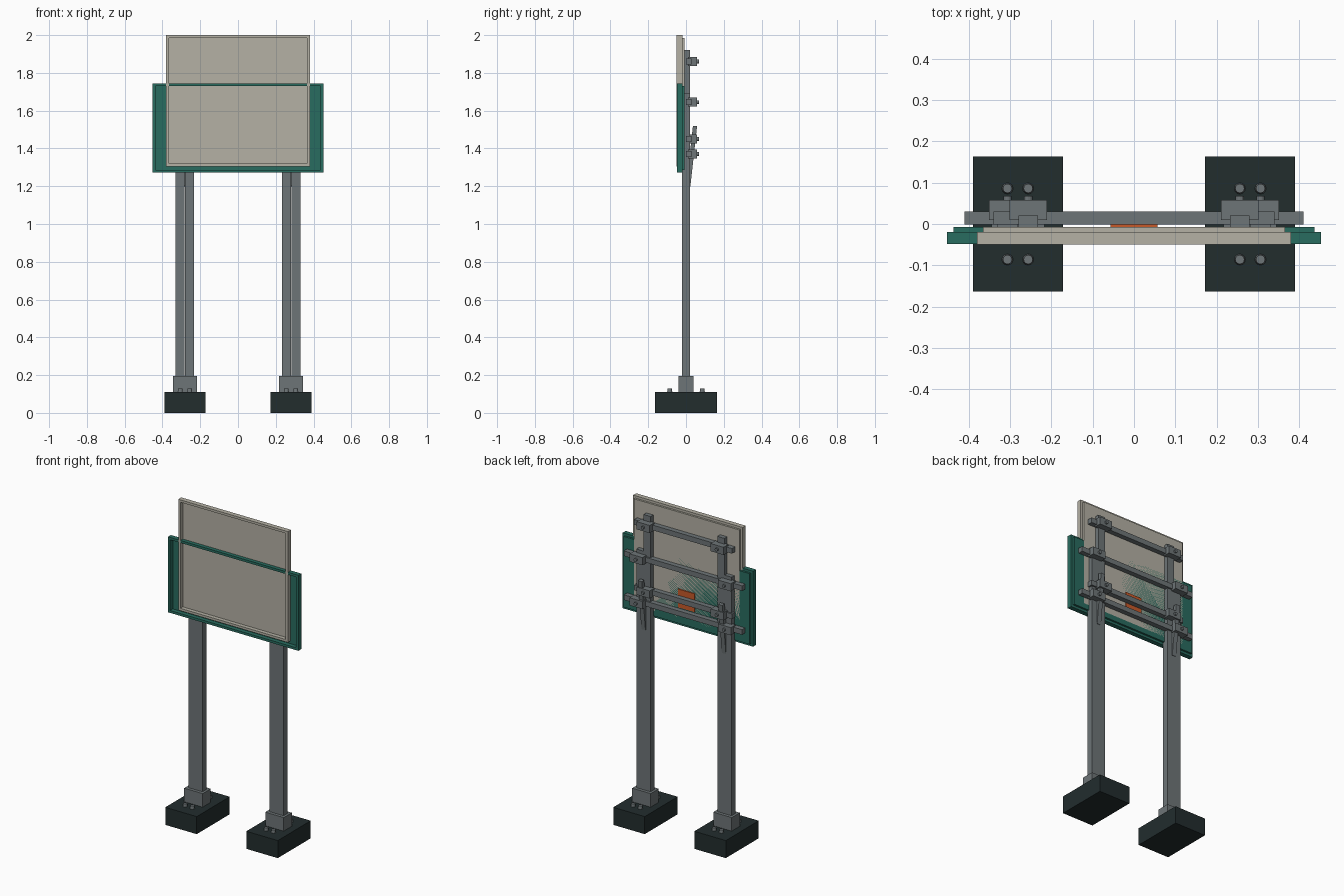
import bpy, bmesh, math
from mathutils import Matrix, Vector

if "Cube" in bpy.data.objects:
    bpy.data.objects.remove(bpy.data.objects["Cube"])


def material(name, rgb):
    m = bpy.data.materials.new(name)
    m.diffuse_color = (*rgb, 1.0)
    m.use_nodes = True
    m.node_tree.nodes["Principled BSDF"].inputs["Base Color"].default_value = m.diffuse_color
    return m


BEIGE = material("beige board", (0.46, 0.44, 0.375))
GREEN = material("green board", (0.022, 0.15, 0.115))
STEEL = material("grey steel", (0.155, 0.178, 0.185))
DARK = material("dark footing", (0.016, 0.026, 0.027))
ORANGE = material("orange plate", (0.58, 0.10, 0.022))


def finish(name, bm, mat):
    mesh = bpy.data.meshes.new(name)
    bm.to_mesh(mesh)
    bm.free()
    mesh.materials.append(mat)
    ob = bpy.data.objects.new(name, mesh)
    bpy.context.collection.objects.link(ob)
    return ob


def add_box(bm, x, y, z, rot=None):
    """Box between the (low, high) pairs of each axis."""
    c = Vector([(a + b) / 2 for a, b in (x, y, z)])
    s = [b - a for a, b in (x, y, z)]
    m = Matrix.Translation(c) @ (rot or Matrix()) @ Matrix.Diagonal((*s, 1))
    bmesh.ops.create_cube(bm, size=1, matrix=m)


def box(name, x, y, z, mat, rot=None):
    bm = bmesh.new()
    add_box(bm, x, y, z, rot)
    return finish(name, bm, mat)


def bolt(name, loc, r, h, axis, r2=None):
    bm = bmesh.new()
    rot = Matrix.Rotation(-math.pi / 2, 4, 'X') if axis == 'Y' else Matrix()
    bmesh.ops.create_cone(bm, cap_ends=True, segments=12, radius1=r, radius2=r2 or r,
                          depth=h, matrix=Matrix.Translation(loc) @ rot)
    return finish(name, bm, STEEL)


def board(name, w, z0, z1, front, mat):
    """Sign board: a rim of four bars with a recessed plate standing out behind."""
    t = 0.015
    rim = (front, -0.019)
    bm = bmesh.new()
    add_box(bm, (-w, -w + t), rim, (z0, z1))
    add_box(bm, (w - t, w), rim, (z0, z1))
    add_box(bm, (-w + t, w - t), rim, (z0, z0 + t))
    add_box(bm, (-w + t, w - t), rim, (z1 - t, z1))
    finish(name + "_rim", bm, mat)
    # the beige face lies just ahead of the green one
    face = -0.024 if mat == BEIGE else -0.021
    box(name + "_plate", (-w + t, w - t), (face, -0.007), (z0 + t, z1 - t), mat)


# Two overlapping boards
board("tall_board", 0.38, 1.305, 2.0, -0.049, BEIGE)
board("wide_board", 0.452, 1.272, 1.745, -0.048, GREEN)

# Small plate on the back
box("back_plate", (-0.057, 0.057), (-0.007, -0.001), (1.39, 1.505), ORANGE)

# Horizontal rails: height, half length, post they are clamped to
TALL, SHORT = 0.256, 0.306
RAILS = [(1.86, 0.34, TALL), (1.645, 0.41, SHORT), (1.45, 0.34, TALL), (1.37, 0.41, SHORT)]
for i, (z, half, px) in enumerate(RAILS):
    box(f"rail_{i}", (-half, half), (-0.001, 0.03), (z - 0.016, z + 0.016), STEEL)

for s, side in ((-1, "left"), (1, "right")):
    c = 0.281 * s
    # Footing, sleeve and anchor bolts
    box(f"{side}_footing", (c - 0.109, c + 0.109), (-0.163, 0.163), (0, 0.11), DARK)
    box(f"{side}_sleeve", (c - 0.064, c + 0.064), (-0.04, 0.04), (0.11, 0.195), STEEL)
    for px in (TALL, SHORT):
        for y in (-0.086, 0.086):
            bolt(f"{side}_anchor_bolt", (px * s, y, 0.118), 0.014, 0.022, 'Z', 0.011)
    # Twin posts, the inner one taller
    for name, px, top in (("tall", TALL, 1.92), ("short", SHORT, 1.69)):
        x = px * s
        box(f"{side}_{name}_post", (x - 0.024, x + 0.024), (-0.02, 0.02), (0.11, top), STEEL)
    # Clamps holding the rails to the posts
    for i, (z, half, px) in enumerate(RAILS):
        x = px * s
        box(f"{side}_clamp_{i}", (x - 0.045, x + 0.045), (0.01, 0.058),
            (z - 0.024, z + 0.024), STEEL)
        bolt(f"{side}_clamp_bolt_{i}", (x, 0.062, z), 0.01, 0.012, 'Y')
    # Leaning brace behind the posts
    box(f"{side}_brace", (c - 0.002 * s - 0.014, c - 0.002 * s + 0.014), (0.019, 0.041),
        (1.2, 1.52), STEEL, Matrix.Rotation(-math.atan2(0.035, 0.315), 4, 'X'))
